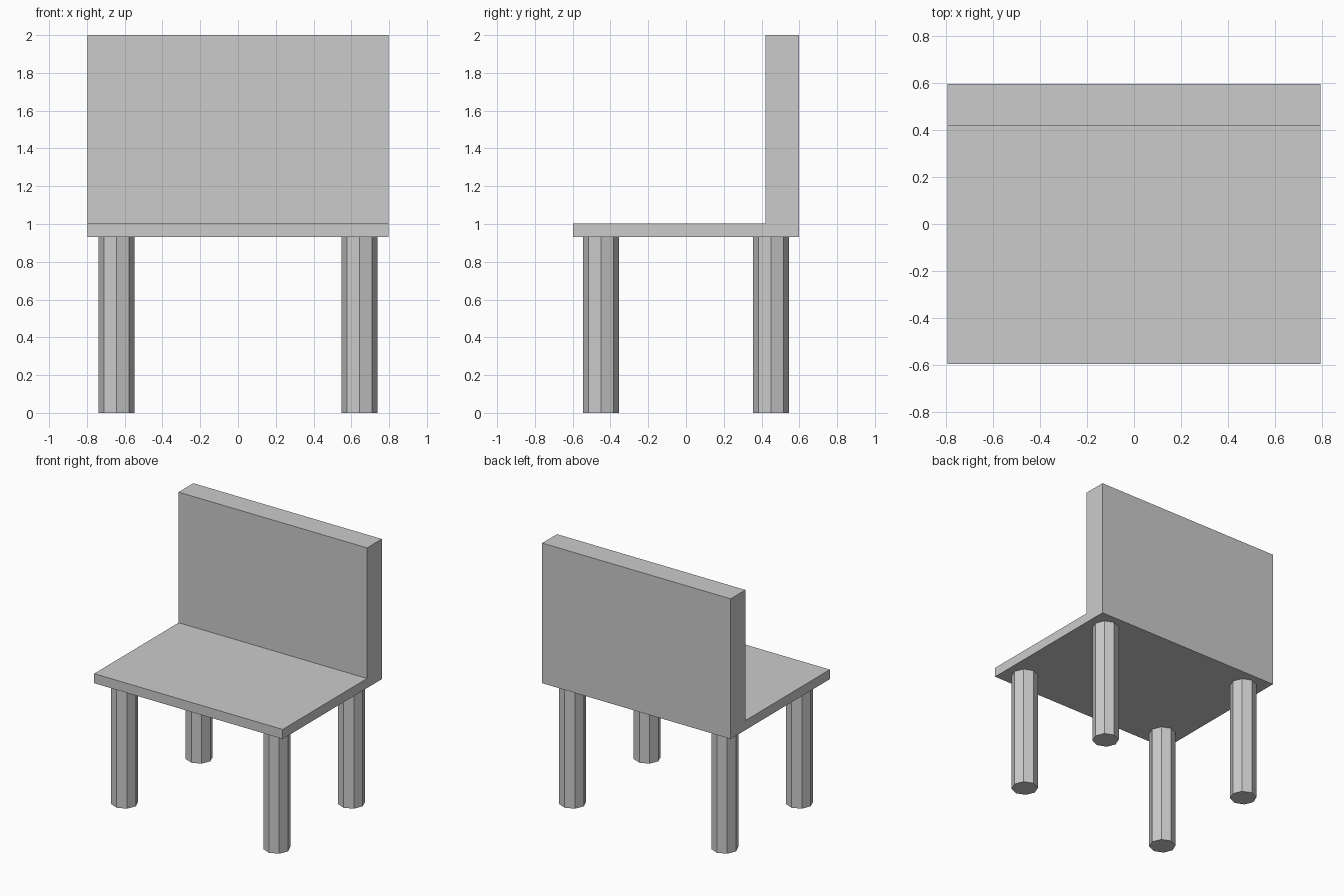
import bpy
import bmesh

if "Cube" in bpy.data.objects:
    bpy.data.objects.remove(bpy.data.objects["Cube"])

HALF_W = 0.796
SEAT_BOTTOM, SEAT_TOP = 0.93, 1.003


# Seat and backrest: one L-shaped side profile (y, z) extruded across x
def seat_and_back():
    profile = [(-0.598, SEAT_BOTTOM), (0.598, SEAT_BOTTOM), (0.598, 2.0),
               (0.42, 2.0), (0.42, SEAT_TOP), (-0.598, SEAT_TOP)]
    bm = bmesh.new()
    side = bm.faces.new([bm.verts.new((-HALF_W, y, z)) for y, z in profile])
    ext = bmesh.ops.extrude_face_region(bm, geom=[side], use_keep_orig=True)
    moved = [g for g in ext["geom"] if isinstance(g, bmesh.types.BMVert)]
    bmesh.ops.translate(bm, verts=moved, vec=(2 * HALF_W, 0, 0))
    bmesh.ops.recalc_face_normals(bm, faces=bm.faces)
    mesh = bpy.data.meshes.new("seat_and_back")
    bm.to_mesh(mesh)
    bm.free()
    bpy.context.collection.objects.link(
        bpy.data.objects.new("seat_and_back", mesh))


# Octagonal leg standing on the floor, corners on the axes
def leg(name, x, y):
    bpy.ops.mesh.primitive_cylinder_add(
        vertices=8, radius=0.095, depth=SEAT_BOTTOM,
        location=(x, y, SEAT_BOTTOM / 2))
    bpy.context.object.name = name


seat_and_back()
for end, y in (("front", -0.45), ("back", 0.45)):
    for side, x in (("left", -0.643), ("right", 0.643)):
        leg(f"{end}_{side}_leg", x, y)
